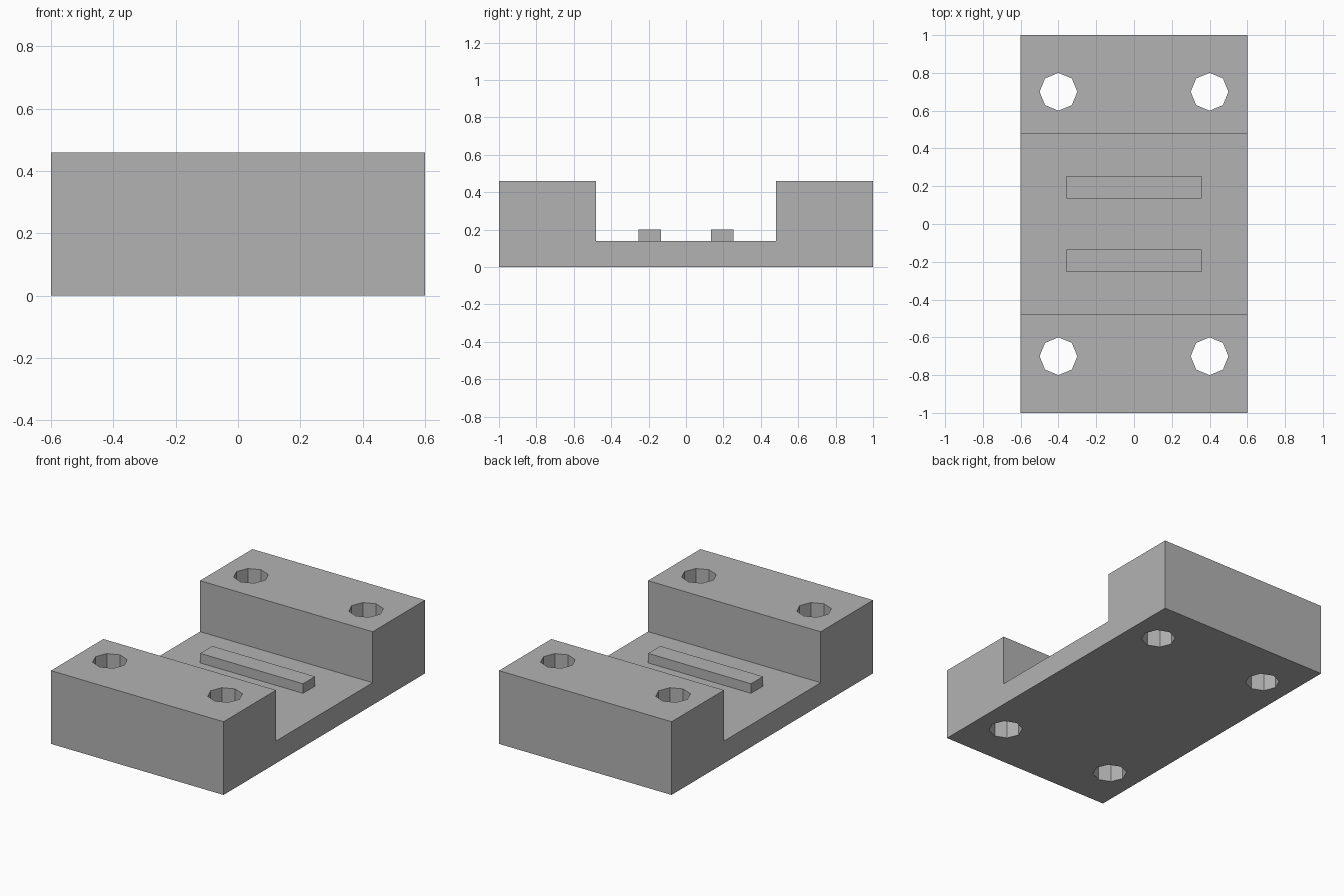
import bpy
import bmesh
from mathutils import Matrix

cube = bpy.data.objects.get("Cube")
if cube:
    bpy.data.objects.remove(cube, do_unlink=True)

GREY = (0.45, 0.45, 0.45, 1)
grey = bpy.data.materials.new("plain grey")
grey.use_nodes = True
grey.diffuse_color = GREY
grey.node_tree.nodes["Principled BSDF"].inputs["Base Color"].default_value = GREY


def make_object(name, bm):
    bmesh.ops.recalc_face_normals(bm, faces=bm.faces)
    mesh = bpy.data.meshes.new(name)
    bm.to_mesh(mesh)
    bm.free()
    mesh.materials.append(grey)
    obj = bpy.data.objects.new(name, mesh)
    bpy.context.collection.objects.link(obj)
    return obj


# Bracket body: a U-shaped side profile extruded across the width
half_width = 0.6
half_profile = [(1, 0), (1, 0.46), (0.48, 0.46), (0.48, 0.14)]
profile = half_profile + [(-y, z) for y, z in reversed(half_profile)]
bm = bmesh.new()
side = bm.faces.new([bm.verts.new((-half_width, y, z)) for y, z in profile])
extruded = bmesh.ops.extrude_face_region(bm, geom=[side], use_keep_orig=True)
moved = [v for v in extruded["geom"] if isinstance(v, bmesh.types.BMVert)]
bmesh.ops.translate(bm, verts=moved, vec=(2 * half_width, 0, 0))
body = make_object("bracket_body", bm)

# Four eight-sided bolt holes, cut right through the raised ends
bm = bmesh.new()
for x in (-0.4, 0.4):
    for y in (-0.7, 0.7):
        bmesh.ops.create_cone(bm, cap_ends=True, segments=8, radius1=0.1,
                              radius2=0.1, depth=1,
                              matrix=Matrix.Translation((x, y, 0.23)))
cutter = make_object("bolt_hole_cutter", bm)
cutter.hide_render = True
cutter.hide_set(True)
cutter.display_type = "WIRE"
cut = body.modifiers.new("bolt_holes", "BOOLEAN")
cut.operation = "DIFFERENCE"
cut.solver = "EXACT"
cut.object = cutter

# Two low ridges standing on the channel floor
for name, y in (("front_ridge", -0.195), ("back_ridge", 0.195)):
    bm = bmesh.new()
    bmesh.ops.create_cube(bm, size=1, matrix=Matrix.Translation((0, y, 0.17))
                          @ Matrix.Diagonal((0.715, 0.12, 0.06, 1)))
    make_object(name, bm)
